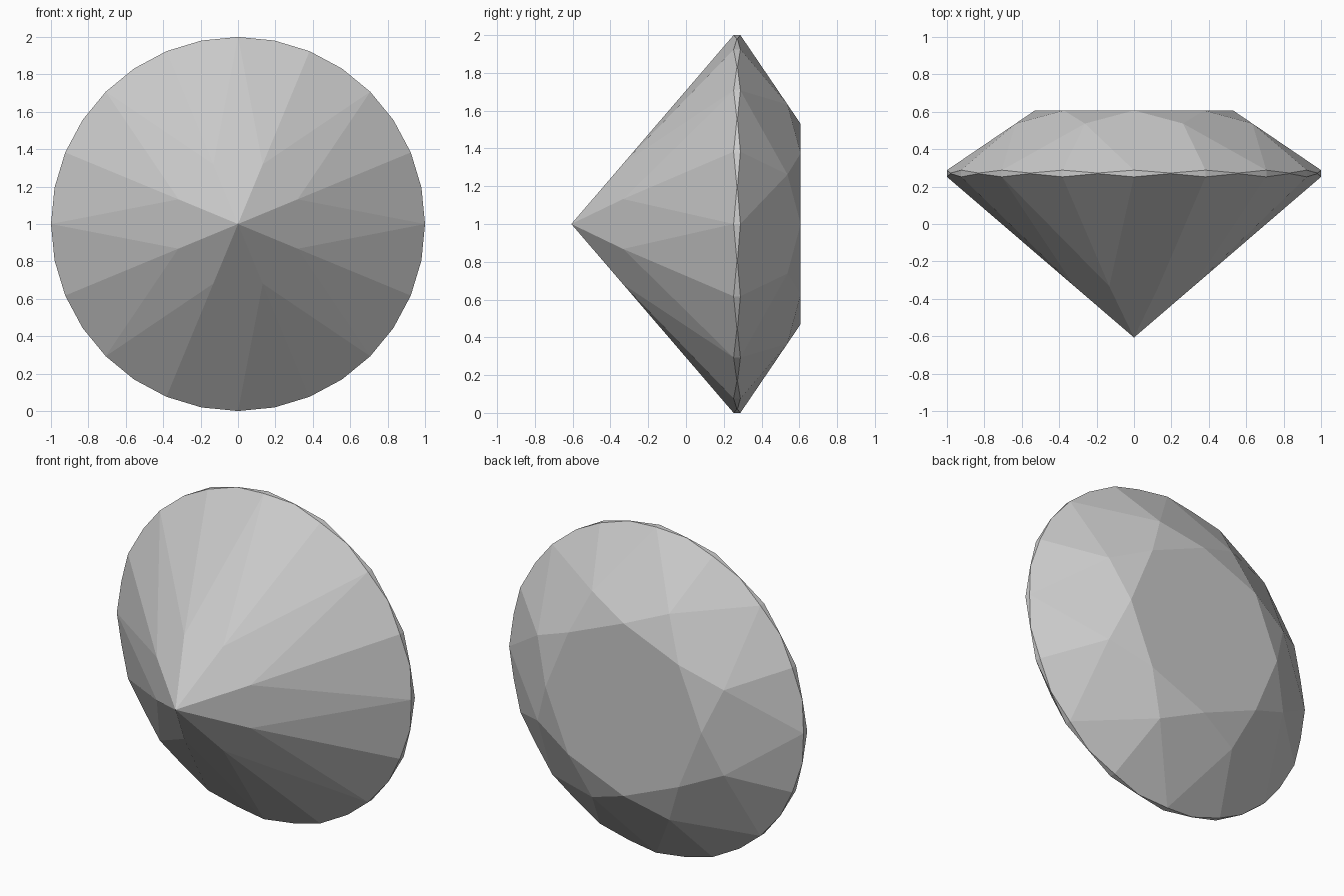
import bpy, bmesh
from math import cos, sin, pi, tau

cube = bpy.data.objects.get("Cube")
if cube:
    bpy.data.objects.remove(cube)

# Main proportions, measured along the gem's axis (y) and out from it
TABLE_Y, CULET_Y = 0.607, -0.607
GIRDLE_TOP, GIRDLE_LOW = 0.288, 0.252
TABLE_R, STAR_R, PAVILION_R = 0.53, 0.685, 0.345
SIDES, SEGMENTS = 8, 32
HALF, QUARTER = pi / SIDES, pi / SIDES / 2

bm = bmesh.new()


def ring(count, radius, heights, phase=0.0):
    """Circle of vertices around the y axis, cycling through the heights."""
    verts = []
    for i in range(count):
        a = tau * i / count + phase
        y = heights[i % len(heights)]
        verts.append(bm.verts.new((radius * cos(a), y, 1 + radius * sin(a))))
    return verts


def scallop(edge_y, corner_y, corner_r):
    """Height where a girdle facet crosses the round girdle at its middle."""
    slope = (corner_y - edge_y) / (cos(QUARTER) * (1 - corner_r))
    return edge_y - slope * (1 - cos(QUARTER))


# Facet corners lie on the planes of the main kite facets
crown_slope = (TABLE_Y - GIRDLE_TOP) / (1 - TABLE_R)
star_y = GIRDLE_TOP + crown_slope * (1 - STAR_R * cos(HALF))
pavilion_y = CULET_Y + (GIRDLE_LOW - CULET_Y) * PAVILION_R * cos(HALF)

table = ring(SIDES, TABLE_R, [TABLE_Y])
crown = ring(SIDES, STAR_R, [star_y], HALF)
upper = ring(SEGMENTS, 1, [GIRDLE_TOP, scallop(GIRDLE_TOP, star_y, STAR_R)])
lower = ring(SEGMENTS, 1, [GIRDLE_LOW, scallop(GIRDLE_LOW, pavilion_y, PAVILION_R)])
pavilion = ring(SIDES, PAVILION_R, [pavilion_y], HALF)
culet = bm.verts.new((0, CULET_Y, 1))

# Table, star, kite and girdle facets
bm.faces.new(table)
for k in range(SIDES):
    nxt = (k + 1) % SIDES
    g = 4 * k
    bm.faces.new((table[k], crown[k], table[nxt]))
    bm.faces.new((table[k], crown[k - 1], upper[g], crown[k]))
    bm.faces.new((culet, pavilion[k - 1], lower[g], pavilion[k]))
    for corner, edge in ((crown[k], upper), (pavilion[k], lower)):
        for start in (g, g + 2):
            bm.faces.new([corner] + [edge[(start + j) % SEGMENTS] for j in range(3)])

# Thin scalloped girdle band
for i in range(SEGMENTS):
    bm.faces.new((lower[i - 1], lower[i], upper[i], upper[i - 1]))

bmesh.ops.recalc_face_normals(bm, faces=bm.faces[:])
mesh = bpy.data.meshes.new("cut_gem")
bm.to_mesh(mesh)
bm.free()

# Plain grey stone
grey = bpy.data.materials.new("stone grey")
grey.use_nodes = True
colour = (0.6, 0.6, 0.6, 1)
grey.diffuse_color = colour
grey.node_tree.nodes["Principled BSDF"].inputs["Base Color"].default_value = colour
mesh.materials.append(grey)

gem = bpy.data.objects.new("cut_gem", mesh)
bpy.context.collection.objects.link(gem)
